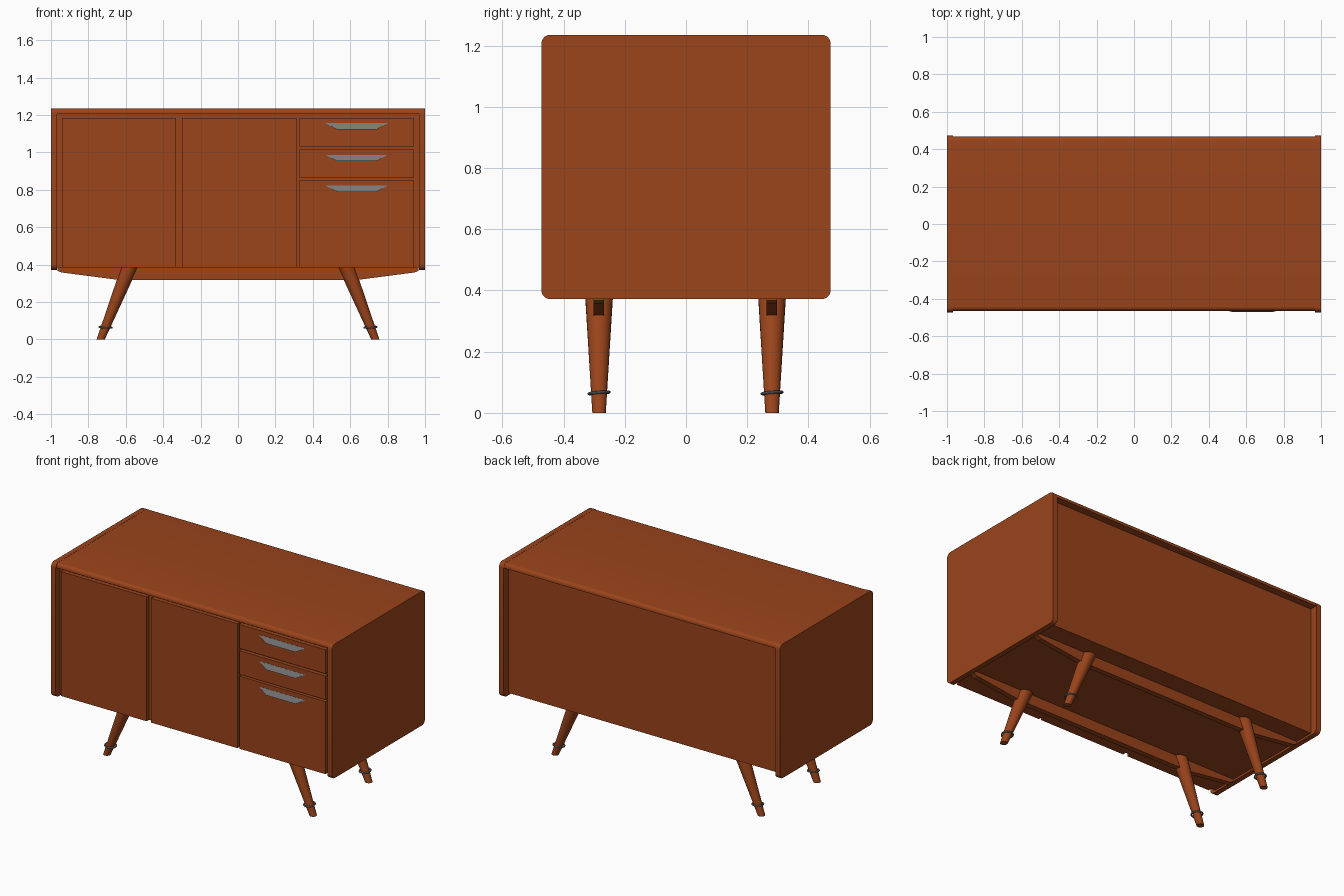
import bpy, bmesh
from mathutils import Vector, Matrix

cube = bpy.data.objects.get("Cube")
if cube:
    bpy.data.objects.remove(cube, do_unlink=True)


def material(name, color):
    m = bpy.data.materials.new(name)
    m.use_nodes = True
    m.diffuse_color = (*color, 1)
    m.node_tree.nodes["Principled BSDF"].inputs["Base Color"].default_value = (*color, 1)
    return m


wood = material("warm wood", (0.325, 0.058, 0.011))
metal = material("grey metal", (0.19, 0.19, 0.19))


def add_object(name, bm, mat, smooth=False):
    bmesh.ops.recalc_face_normals(bm, faces=bm.faces)
    mesh = bpy.data.meshes.new(name)
    bm.to_mesh(mesh)
    bm.free()
    mesh.materials.append(mat)
    ob = bpy.data.objects.new(name, mesh)
    bpy.context.collection.objects.link(ob)
    if smooth:
        bpy.ops.object.select_all(action="DESELECT")
        ob.select_set(True)
        bpy.context.view_layer.objects.active = ob
        bpy.ops.object.shade_smooth_by_angle()
    return ob


def box(name, xs, ys, zs, radius=0, pick=None):
    """Wooden box between limits; edges accepted by pick are rounded."""
    bm = bmesh.new()
    bmesh.ops.create_cube(bm, size=1)
    for v in bm.verts:
        v.co = [lim[0] if c < 0 else lim[1] for c, lim in zip(v.co, (xs, ys, zs))]
    if radius:
        edges = [e for e in bm.edges if pick(e)]
        bmesh.ops.bevel(bm, geom=edges, offset=radius, segments=6,
                        profile=0.5, affect="EDGES")
    return add_object(name, bm, wood, smooth=radius > 0)


def along_x(e):
    return abs(e.verts[0].co.x - e.verts[1].co.x) > 1e-4


# Outer shell: two rounded side panels and a slightly inset top
for side, s in (("left", 1), ("right", -1)):
    box(side + "_side_panel", sorted((s * 0.967, s)), (-0.472, 0.472),
        (0.372, 1.235), radius=0.028, pick=along_x)
box("top_panel", (-0.968, 0.968), (-0.464, 0.468), (1.205, 1.234), radius=0.022,
    pick=lambda e: along_x(e) and e.verts[0].co.z > 1.22)

# Carcass, recessed behind the shell at the front and the back
box("carcass", (-0.968, 0.968), (-0.43, 0.422), (0.385, 1.206))

# Doors and drawer fronts
FRONT = (-0.455, -0.428)
box("right_door", (-0.94, -0.332), FRONT, (0.385, 1.185))
box("middle_door", (-0.3, 0.314), FRONT, (0.385, 1.185))
drawers = (("top", 1.031, 1.185), ("middle", 0.864, 1.016), ("bottom", 0.385, 0.852))
for label, low, high in drawers:
    box(label + "_drawer", (0.328, 0.94), FRONT, (low, high))

    # Tapered pull whose lower lip leans out from the drawer
    bm = bmesh.new()
    top, low_lip = high - 0.029, high - 0.063
    outline = [(-0.167, top), (0.167, top), (0.105, low_lip), (-0.105, low_lip)]
    rear = [bm.verts.new((0.634 + x, -0.453, z)) for x, z in outline]
    face = [bm.verts.new((0.634 + x, -0.456 if z == top else -0.471, z))
            for x, z in outline]
    bm.faces.new(face)
    bm.faces.new(rear[::-1])
    for i in range(4):
        j = (i + 1) % 4
        bm.faces.new((rear[i], rear[j], face[j], face[i]))
    add_object(label + "_drawer_handle", bm, metal)

# Long rails under the floor with tapering ends
for label, y in (("front", -0.285), ("back", 0.28)):
    bm = bmesh.new()
    half = [(0.965, 0.39), (0.965, 0.367), (0.945, 0.358), (0.63, 0.317)]
    outline = half + [(-x, z) for x, z in reversed(half)]
    face = bm.faces.new([bm.verts.new((x, y - 0.017, z)) for x, z in outline])
    moved = bmesh.ops.extrude_face_region(bm, geom=[face])["geom"]
    bmesh.ops.translate(bm, vec=(0, 0.034, 0),
                        verts=[v for v in moved if isinstance(v, bmesh.types.BMVert)])
    add_object(label + "_rail", bm, wood)

# Splayed tapered legs with a thin metal ring near each foot
SIDES = 24
for fb, y in (("front", -0.284), ("back", 0.281)):
    for lr, s in (("left", 1), ("right", -1)):
        foot, head = Vector((s * 0.734, y, 0)), Vector((s * 0.578, y, 0.39))
        bm = bmesh.new()
        bmesh.ops.create_cone(bm, cap_ends=True, segments=SIDES, radius1=0.022,
                              radius2=0.046, depth=1)
        for v in bm.verts:
            end = foot if v.co.z < 0 else head
            v.co = end + Vector((v.co.x, v.co.y, 0))
        add_object(f"{fb}_{lr}_leg", bm, wood, smooth=True)

        centre = foot.lerp(head, 0.167)
        tilt = Matrix.Rotation(-s * 0.06, 4, "Y") @ Matrix.Rotation(0.08, 4, "X")
        bpy.ops.mesh.primitive_torus_add(major_segments=SIDES, minor_segments=8,
                                         major_radius=0.033, minor_radius=0.005)
        ring = bpy.context.object
        ring.name = f"{fb}_{lr}_leg_ring"
        ring.data.transform(Matrix.Translation(centre) @ tilt)
        ring.data.materials.append(metal)
        bpy.ops.object.shade_smooth_by_angle()
